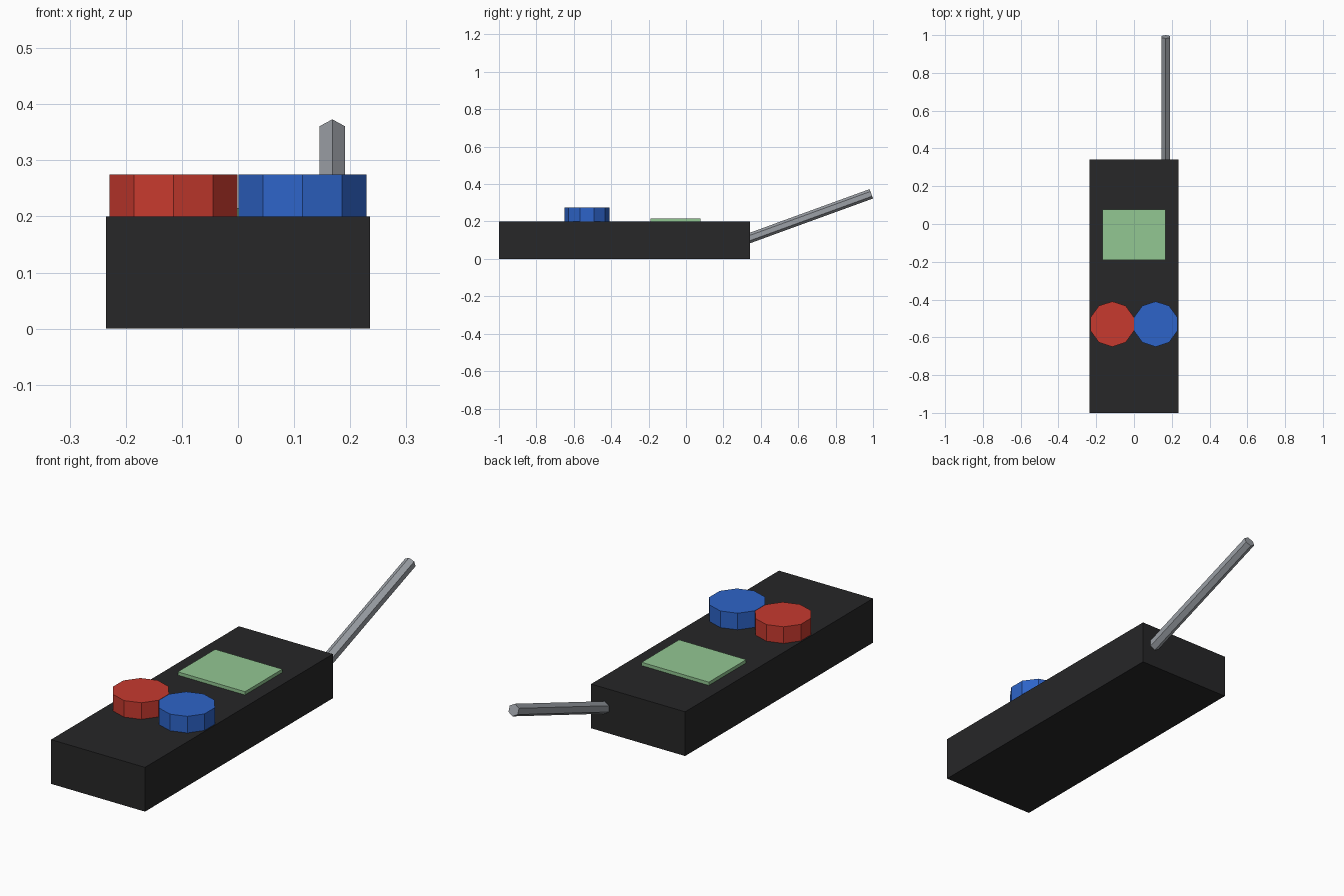
import bpy
from math import radians, cos, sin

if "Cube" in bpy.data.objects:
    bpy.data.objects.remove(bpy.data.objects["Cube"])


def paint(obj, name, rgb):
    obj.name = name
    mat = bpy.data.materials.new(name + "_colour")
    mat.diffuse_color = (*rgb, 1)
    mat.use_nodes = True
    mat.node_tree.nodes["Principled BSDF"].inputs["Base Color"].default_value = mat.diffuse_color
    obj.data.materials.append(mat)


def box(name, lo, hi, rgb):
    bpy.ops.mesh.primitive_cube_add(size=1, location=[(a + b) / 2 for a, b in zip(lo, hi)])
    obj = bpy.context.object
    obj.scale = [b - a for a, b in zip(lo, hi)]
    bpy.ops.object.transform_apply(location=False, rotation=False, scale=True)
    paint(obj, name, rgb)


def prism(name, sides, radius, depth, centre, rgb, tilt=0):
    bpy.ops.mesh.primitive_cylinder_add(vertices=sides, radius=radius, depth=depth,
                                        location=centre, rotation=(tilt, 0, 0))
    paint(bpy.context.object, name, rgb)


# Handset body and raised screen
box("body", (-0.235, -1, 0), (0.235, 0.342, 0.2), (0.02, 0.02, 0.021))
box("screen", (-0.168, -0.19, 0.19), (0.168, 0.077, 0.215), (0.29, 0.57, 0.29))

# Pair of ten-sided buttons
for name, x, rgb in (("red_button", -0.115, (0.57, 0.042, 0.028)),
                     ("blue_button", 0.115, (0.027, 0.127, 0.58))):
    prism(name, 10, 0.12, 0.085, (x, -0.53, 0.2325), rgb)

# Six-sided antenna leaning 20 degrees up from the back face
lean, length = radians(20), 0.72
tip_y, tip_z = 0.991, 0.348
centre = (0.168, tip_y - cos(lean) * length / 2, tip_z - sin(lean) * length / 2)
prism("antenna", 6, 0.0266, length, centre, (0.33, 0.35, 0.38), lean - radians(90))
